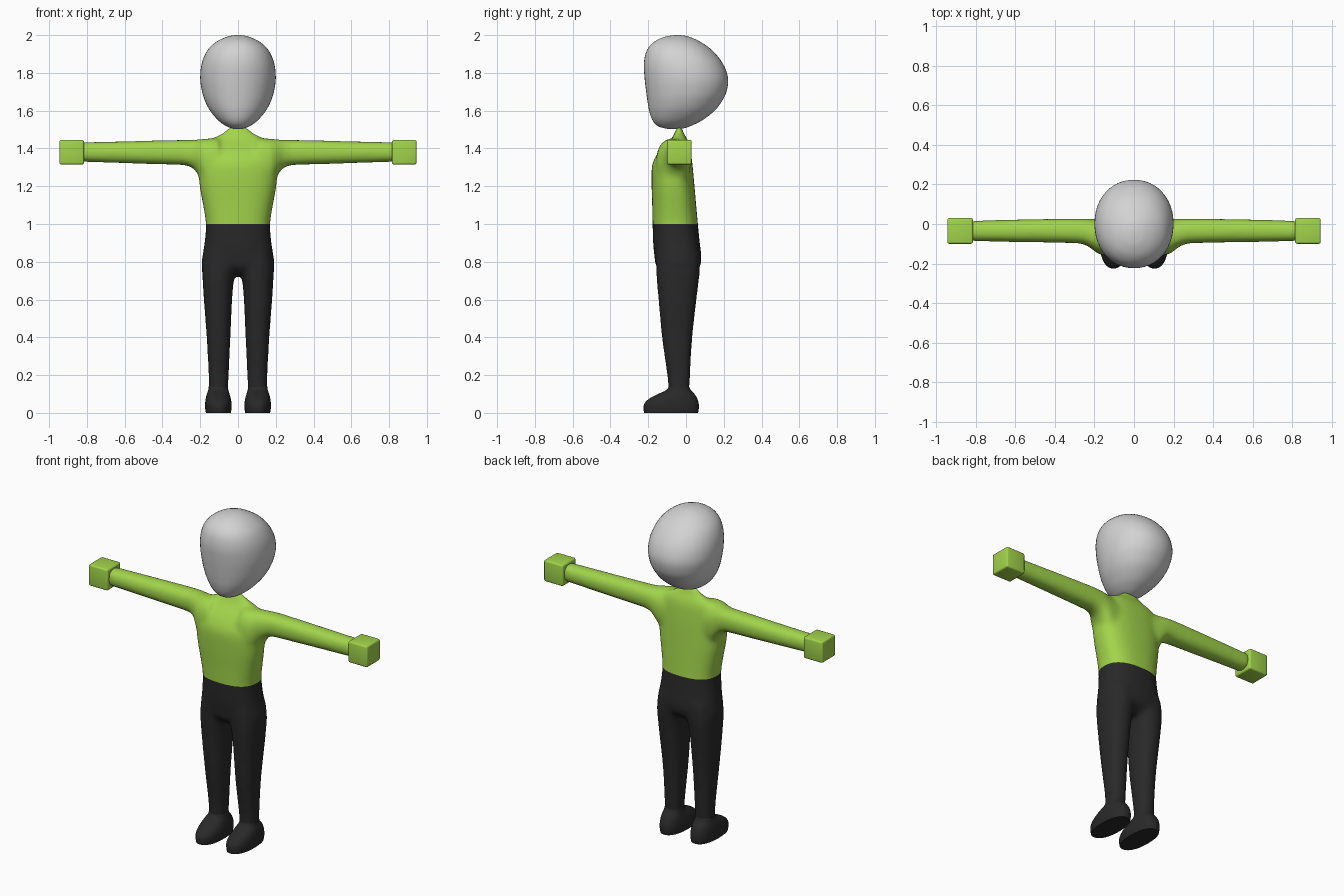
import bpy, bmesh, math
from mathutils import Vector

if "Cube" in bpy.data.objects:
    bpy.data.objects.remove(bpy.data.objects["Cube"])


def material(name, rgb):
    m = bpy.data.materials.new(name)
    m.diffuse_color = (*rgb, 1)
    m.use_nodes = True
    m.node_tree.nodes["Principled BSDF"].inputs["Base Color"].default_value = m.diffuse_color
    return m


GREEN = material("green fabric", (0.36, 0.66, 0.07))
DARK = material("dark fabric", (0.022, 0.022, 0.023))
GREY = material("light grey", (0.65, 0.65, 0.65))


def smooth_rings(rings, steps):
    """Catmull-Rom interpolation between the given rings."""
    out = []
    for i in range(len(rings) - 1):
        p0, p1 = rings[max(i - 1, 0)], rings[i]
        p2, p3 = rings[i + 1], rings[min(i + 2, len(rings) - 1)]
        for s in range(steps):
            t = s / steps
            out.append([0.5 * (2 * b + (c - a) * t + (2 * a - 5 * b + 4 * c - d) * t * t
                               + (3 * b - a - 3 * c + d) * t ** 3)
                        for a, b, c, d in zip(p0, p1, p2, p3)])
    return out + [rings[-1]]


def loft(bm, rings, axis='z', power=2.0, sign=1, steps=4, n=48):
    """Skin rings (position, a_min, a_max, b_min, b_max); sign mirrors x."""
    loops = []
    for pos, a0, a1, b0, b1 in smooth_rings(rings, steps):
        loop = []
        for k in range(n):
            t = 2 * math.pi * k / n
            c, s = math.cos(t), math.sin(t)
            a = (a0 + a1) / 2 + (a1 - a0) / 2 * math.copysign(abs(c) ** (2 / power), c)
            b = (b0 + b1) / 2 + (b1 - b0) / 2 * math.copysign(abs(s) ** (2 / power), s)
            co = (a * sign, b, pos) if axis == 'z' else (pos * sign, a, b)
            loop.append(bm.verts.new(co))
        loops.append(loop)
    faces = [bm.faces.new(loops[0]), bm.faces.new(loops[-1])]
    for l0, l1 in zip(loops, loops[1:]):
        for k in range(n):
            j = (k + 1) % n
            faces.append(bm.faces.new((l0[k], l0[j], l1[j], l1[k])))
    bmesh.ops.recalc_face_normals(bm, faces=faces)


def finish(bm, name, mat, angle=50):
    me = bpy.data.meshes.new(name)
    bm.to_mesh(me)
    bm.free()
    ob = bpy.data.objects.new(name, me)
    bpy.context.collection.objects.link(ob)
    if mat:
        me.materials.append(mat)
    bpy.ops.object.select_all(action='DESELECT')
    ob.select_set(True)
    bpy.context.view_layer.objects.active = ob
    bpy.ops.object.shade_smooth_by_angle(angle=math.radians(angle))
    return ob


# Body: torso, arms and legs lofted, then fused by a voxel remesh
TORSO = [(0.725, -0.07, 0.07, -0.10, 0.02), (0.77, -0.185, 0.185, -0.155, 0.073),
         (0.83, -0.188, 0.188, -0.167, 0.081), (0.90, -0.177, 0.177, -0.174, 0.073),
         (1.0, -0.17, 0.17, -0.177, 0.063), (1.1, -0.185, 0.185, -0.179, 0.054),
         (1.2, -0.203, 0.203, -0.182, 0.045), (1.3, -0.21, 0.21, -0.181, 0.036),
         (1.35, -0.205, 0.205, -0.165, 0.03), (1.4, -0.19, 0.19, -0.13, 0.023),
         (1.44, -0.16, 0.16, -0.088, 0.012), (1.47, -0.105, 0.105, -0.066, -0.006),
         (1.49, -0.072, 0.072, -0.056, -0.016), (1.515, -0.05, 0.05, -0.05, -0.022)]
ARM = [(0.10, -0.16, 0.02, 1.18, 1.455), (0.17, -0.155, 0.025, 1.20, 1.452),
       (0.20, -0.138, 0.027, 1.24, 1.449), (0.23, -0.115, 0.027, 1.287, 1.447),
       (0.27, -0.10, 0.027, 1.308, 1.446), (0.33, -0.097, 0.027, 1.313, 1.445),
       (0.50, -0.093, 0.025, 1.318, 1.441), (0.83, -0.088, 0.017, 1.329, 1.433)]
LEG = [(0.10, 0.053, 0.157, -0.092, 0.018), (0.2, 0.049, 0.156, -0.10, 0.022),
       (0.4, 0.040, 0.166, -0.128, 0.034), (0.6, 0.031, 0.181, -0.146, 0.056),
       (0.7, 0.022, 0.187, -0.155, 0.068), (0.76, 0.008, 0.190, -0.158, 0.074),
       (0.85, 0.0, 0.180, -0.160, 0.072)]
bm = bmesh.new()
loft(bm, TORSO, power=2.5)
for side in (-1, 1):
    loft(bm, ARM, axis='x', power=2.3, sign=side)
    loft(bm, LEG, power=2.3, sign=side)
body = finish(bm, "body_helper", None)
mod = body.modifiers.new("fuse", 'REMESH')
mod.mode = 'VOXEL'
mod.voxel_size = 0.01
bpy.context.view_layer.update()
fused = bpy.data.meshes.new_from_object(body.evaluated_get(bpy.context.evaluated_depsgraph_get()))
bpy.data.objects.remove(body)

# Shirt and trousers: the fused body, relaxed and cut at the waist
for name, mat, below in (("shirt", GREEN, False), ("trousers", DARK, True)):
    bm = bmesh.new()
    bm.from_mesh(fused)
    for _ in range(12):
        bmesh.ops.smooth_vert(bm, verts=bm.verts, factor=0.5,
                              use_axis_x=True, use_axis_y=True, use_axis_z=True)
    bmesh.ops.bisect_plane(bm, geom=bm.verts[:] + bm.edges[:] + bm.faces[:],
                           plane_co=Vector((0, 0, 1)), plane_no=Vector((0, 0, 1)),
                           clear_outer=below, clear_inner=not below)
    finish(bm, name, mat, 80)

# Shoes and block hands, mirrored
SHOE = [(0.0, 0.038, 0.170, -0.222, 0.064), (0.025, 0.034, 0.174, -0.225, 0.068),
        (0.05, 0.034, 0.174, -0.220, 0.067), (0.075, 0.038, 0.171, -0.195, 0.060),
        (0.10, 0.045, 0.165, -0.148, 0.045), (0.12, 0.051, 0.158, -0.105, 0.026),
        (0.14, 0.054, 0.155, -0.091, 0.016)]
for side, label in ((-1, "right"), (1, "left")):
    bm = bmesh.new()
    loft(bm, SHOE, power=2.3, sign=side)
    finish(bm, label + "_shoe", DARK)

    bm = bmesh.new()
    bmesh.ops.create_cube(bm, size=0.13)
    bmesh.ops.bevel(bm, geom=bm.edges[:], offset=0.01, segments=3, profile=0.5, affect='EDGES')
    bmesh.ops.translate(bm, verts=bm.verts, vec=(side * 0.88, -0.035, 1.38))
    finish(bm, label + "_hand", GREEN)

# Head: egg shape with a flattened face
HEAD = [(1.502, -0.012, 0.012, -0.085, -0.04), (1.507, -0.035, 0.035, -0.115, -0.01),
        (1.52, -0.066, 0.066, -0.152, 0.028), (1.55, -0.106, 0.106, -0.178, 0.088),
        (1.60, -0.148, 0.148, -0.195, 0.152), (1.65, -0.174, 0.174, -0.204, 0.19),
        (1.70, -0.190, 0.190, -0.211, 0.214), (1.77, -0.200, 0.200, -0.219, 0.223),
        (1.85, -0.192, 0.192, -0.223, 0.195), (1.92, -0.162, 0.162, -0.207, 0.138),
        (1.965, -0.114, 0.114, -0.168, 0.075), (1.99, -0.062, 0.062, -0.116, 0.02),
        (1.998, -0.028, 0.028, -0.075, -0.015), (2.0, -0.006, 0.006, -0.05, -0.038)]
bm = bmesh.new()
loft(bm, HEAD, power=2.1)
finish(bm, "head", GREY, 80)
